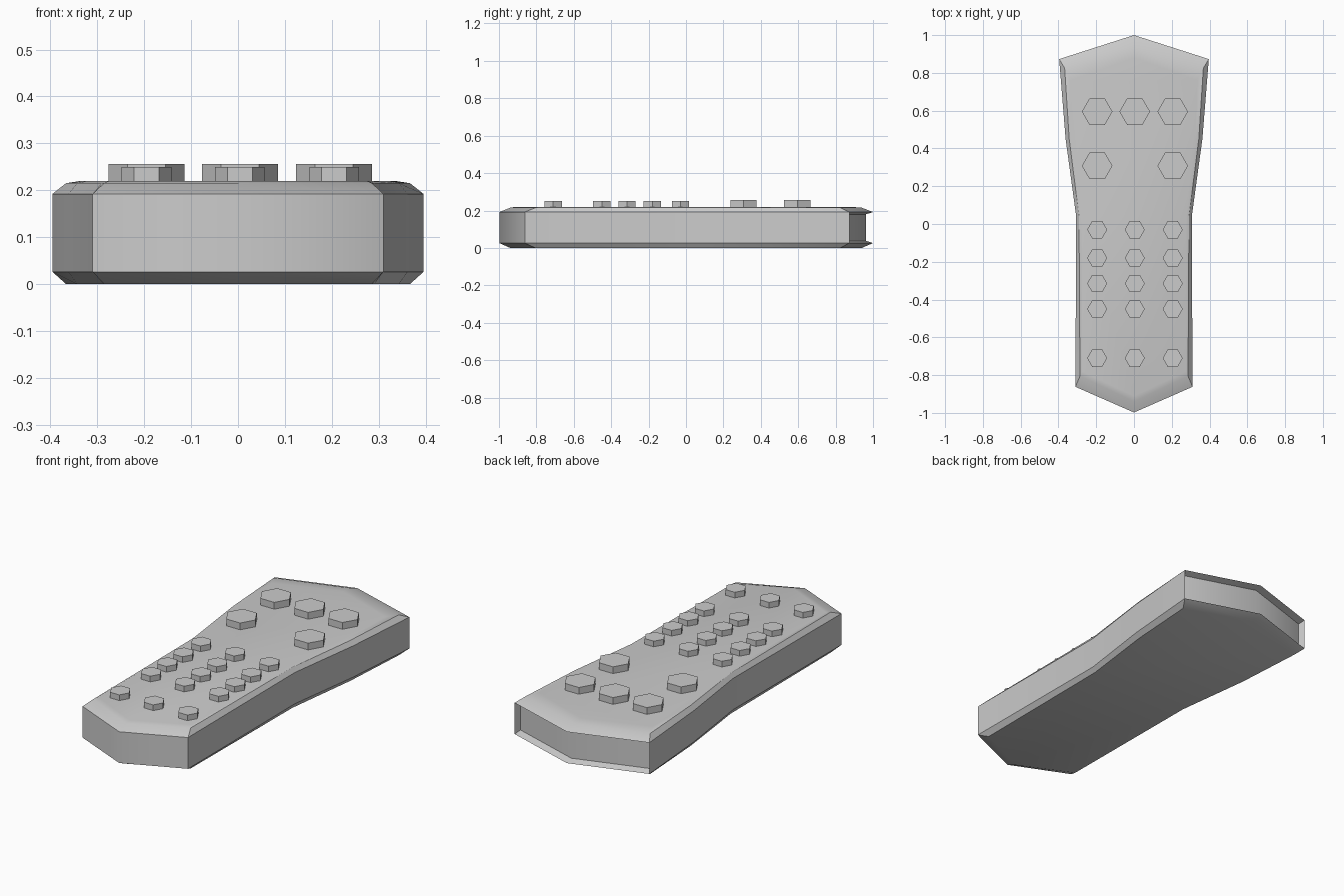
import bpy, bmesh, math

if "Cube" in bpy.data.objects:
    bpy.data.objects.remove(bpy.data.objects["Cube"])


# Right half of the outline, from back centre round to front centre
OUTER = [(0, 1.0), (0.396, 0.873), (0.362, 0.45), (0.306, 0.04), (0.31, -0.862), (0, -0.998)]
INSET = [(0, 0.94), (0.367, 0.825), (0.343, 0.45), (0.291, 0.04), (0.286, -0.805), (0, -0.94)]
CROWN = [(0, 0.88), (0.335, 0.76), (0.322, 0.45), (0.275, 0.04), (0.275, -0.78), (0, -0.91)]


def ring(bm, half, z):
    """Closed loop of vertices: the half outline and its mirror image."""
    pts = half + [(-x, y) for x, y in reversed(half[1:-1])]
    return [bm.verts.new((x, y, z)) for x, y in pts]


def finish(bm, name):
    bmesh.ops.recalc_face_normals(bm, faces=bm.faces)
    mesh = bpy.data.meshes.new(name)
    bm.to_mesh(mesh)
    bm.free()
    obj = bpy.data.objects.new(name, mesh)
    bpy.context.collection.objects.link(obj)
    return obj


# Handset body: stacked outline rings with chamfered rims
bm = bmesh.new()
rings = [ring(bm, half, z) for half, z in
         ((INSET, 0), (OUTER, 0.026), (OUTER, 0.192), (INSET, 0.215), (CROWN, 0.22))]
n = len(rings[0])
back_wall = []
for level, (low, high) in enumerate(zip(rings, rings[1:])):
    for i in range(n):
        j = (i + 1) % n
        face = bm.faces.new((low[i], low[j], high[j], high[i]))
        if level == 1 and i in (0, n - 1):
            back_wall.append(face)
bm.faces.new(rings[0])
bm.faces.new(rings[-1])
bmesh.ops.recalc_face_normals(bm, faces=bm.faces)

# Recessed window in the back end
bmesh.ops.inset_region(bm, faces=back_wall, thickness=0.012, depth=0, use_even_offset=True)
for v in {v for f in back_wall for v in f.verts}:
    v.co.y -= 0.037
body = finish(bm, "handset_body")

# Smooth shading, with the ridges on the centre line blended
bpy.context.view_layer.objects.active = body
body.select_set(True)
bpy.ops.object.shade_smooth_by_angle(angle=math.radians(25))
for e in body.data.edges:
    if all(abs(body.data.vertices[i].co.x) < 1e-4 for i in e.vertices):
        e.use_edge_sharp = False


# Hexagonal buttons
def button(name, x, y, radius, top):
    bm = bmesh.new()
    base = 0.205
    bmesh.ops.create_cone(bm, cap_ends=True, segments=6, radius1=radius,
                          radius2=radius, depth=top - base)
    # turn so that corners point along x
    angle = math.radians(30) if abs(max(v.co.x for v in bm.verts) - radius) > 1e-3 else 0
    c, s = math.cos(angle), math.sin(angle)
    for v in bm.verts:
        px, py = v.co.x, v.co.y
        v.co = (c * px - s * py + x, s * px + c * py + y, v.co.z + (top + base) / 2)
    finish(bm, name)


COLUMNS = (-0.195, 0.004, 0.205)
for x in COLUMNS:
    button("large_button", x, 0.595, 0.081, 0.256)
    for y in (-0.03, -0.18, -0.315, -0.45, -0.71):
        button("small_button", x, y, 0.053, 0.25)
for x in (COLUMNS[0], COLUMNS[2]):
    button("large_button", x, 0.308, 0.081, 0.256)
